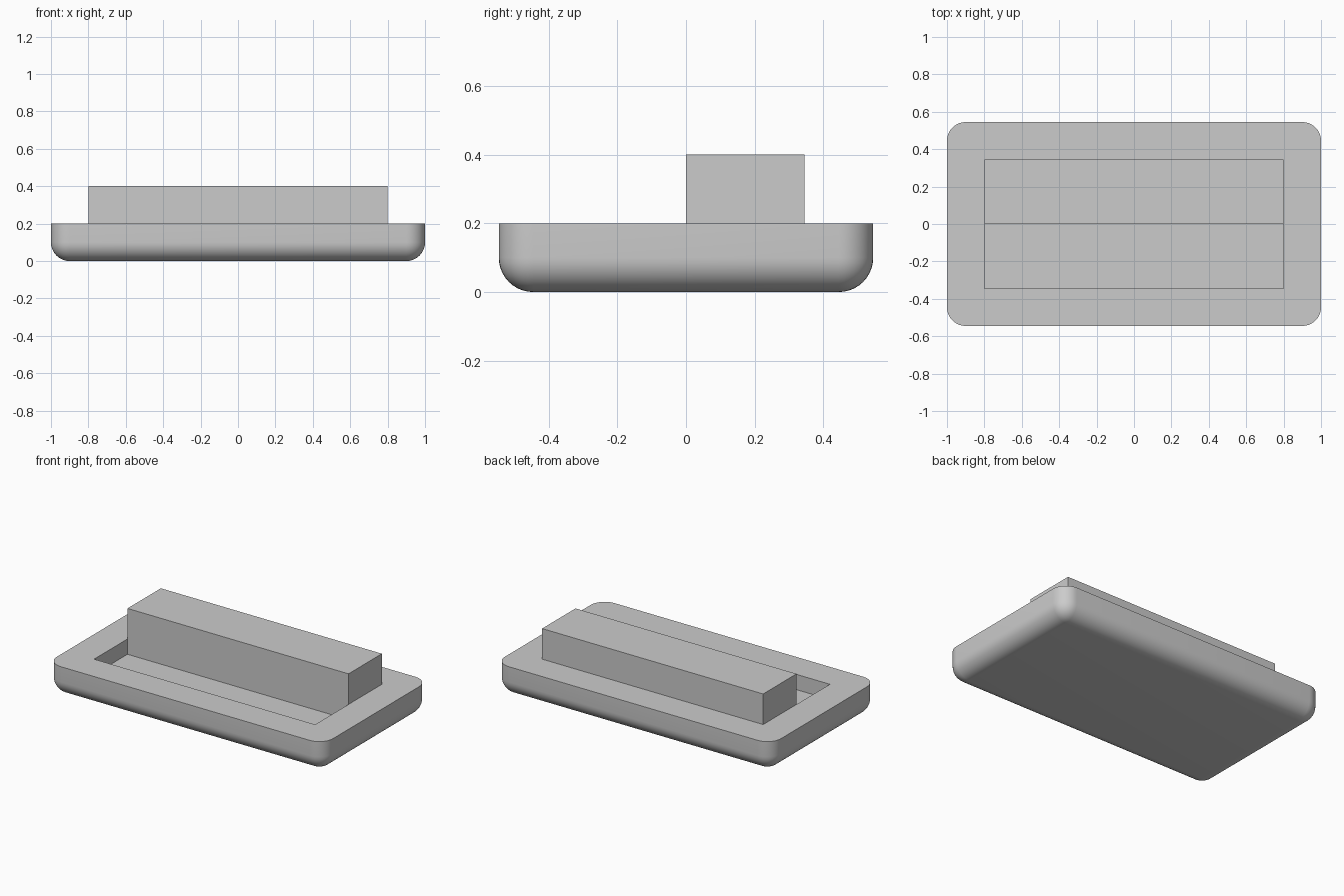
import bpy, bmesh

if "Cube" in bpy.data.objects:
    bpy.data.objects.remove(bpy.data.objects["Cube"])

W, D, H = 1.0, 0.545, 0.2      # tray half width, half depth, height
RADIUS = 0.1                   # corner and underside rounding
MARGIN = 0.2                   # rim width around the pocket
FLOOR = 0.1                    # pocket floor height
BLOCK_TOP = 0.4

grey = bpy.data.materials.new("light grey")
grey.diffuse_color = (0.6, 0.6, 0.6, 1)
grey.use_nodes = True
grey.node_tree.nodes["Principled BSDF"].inputs["Base Color"].default_value = grey.diffuse_color


def box(name, lo, hi, radius=0.0):
    """Box from corner lo to corner hi; radius rounds all edges but the top rim."""
    bm = bmesh.new()
    bmesh.ops.create_cube(bm, size=1)
    for v in bm.verts:
        v.co = [lo[i] if v.co[i] < 0 else hi[i] for i in range(3)]
    if radius:
        edges = [e for e in bm.edges if min(v.co.z for v in e.verts) < lo[2] + 1e-5]
        bmesh.ops.bevel(bm, geom=edges, offset=radius, segments=10, profile=0.5,
                        affect='EDGES', clamp_overlap=False)
    mesh = bpy.data.meshes.new(name)
    bm.to_mesh(mesh)
    bm.free()
    mesh.materials.append(grey)
    obj = bpy.data.objects.new(name, mesh)
    bpy.context.collection.objects.link(obj)
    return obj


px, py = W - MARGIN, D - MARGIN

# Tray with rounded sides and underside
tray = box("tray", (-W, -D, 0), (W, D, H), RADIUS)

# Rectangular pocket cut into the tray
cutter = box("pocket_cutter", (-px, -py, FLOOR), (px, py, H + 0.2))
cutter.hide_render = True
cut = tray.modifiers.new("pocket", 'BOOLEAN')
cut.operation = 'DIFFERENCE'
cut.solver = 'EXACT'
cut.object = cutter
bpy.context.view_layer.objects.active = tray
tray.select_set(True)
bpy.ops.object.modifier_apply(modifier=cut.name)
bpy.data.objects.remove(cutter)
bpy.ops.object.shade_smooth_by_angle(angle=0.6)

# Raised block filling the back half of the pocket
box("raised_block", (-px, 0, FLOOR), (px, py, BLOCK_TOP))
